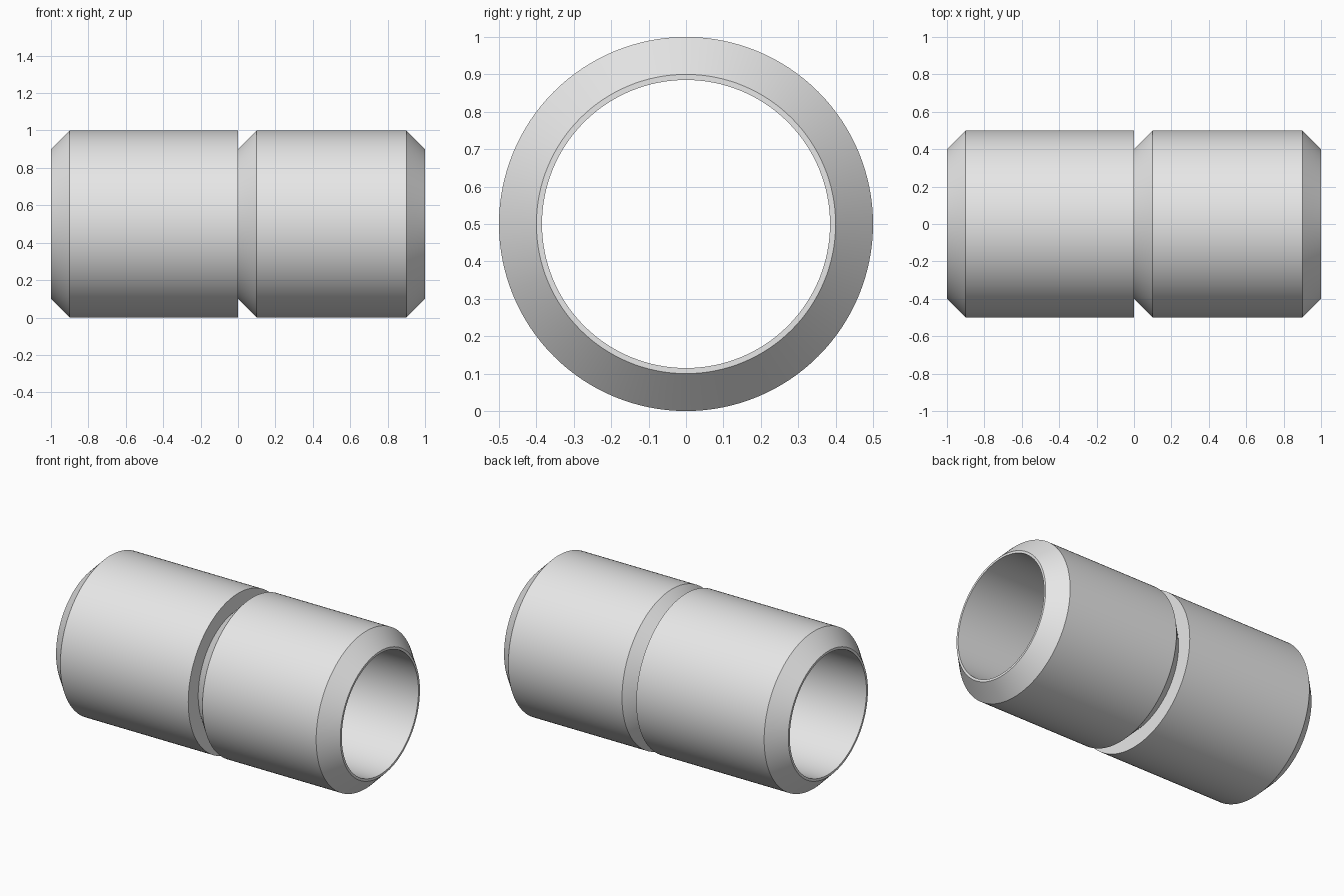
import bpy
import bmesh
from math import cos, sin, tau

cube = bpy.data.objects.get("Cube")
if cube:
    bpy.data.objects.remove(cube, do_unlink=True)

SIDES = 128
AXIS_Z = 0.5
OUTER, NECK, BORE = 0.5, 0.4, 0.385
CHAMFER = 0.1

# Plain grey material
grey = bpy.data.materials.new("plain grey")
grey.use_nodes = True
colour = (0.8, 0.8, 0.8, 1)
grey.diffuse_color = colour
grey.node_tree.nodes["Principled BSDF"].inputs["Base Color"].default_value = colour

# Closed wall section (x, radius): two chamfered sleeves joined at a groove
profile = [
    (-1, BORE), (-1, NECK), (-1 + CHAMFER, OUTER),
    (0, OUTER), (0, NECK), (CHAMFER, OUTER),
    (1 - CHAMFER, OUTER), (1, NECK), (1, BORE),
]


def revolve(name, section):
    """Spin a closed section about the long axis."""
    bm = bmesh.new()
    rings = []
    for i in range(SIDES):
        a = tau * i / SIDES
        rings.append([bm.verts.new((x, r * cos(a), AXIS_Z + r * sin(a)))
                      for x, r in section])
    n = len(section)
    for i, ring in enumerate(rings):
        following = rings[(i + 1) % SIDES]
        for j in range(n):
            k = (j + 1) % n
            bm.faces.new((ring[j], ring[k], following[k], following[j]))
    bmesh.ops.recalc_face_normals(bm, faces=bm.faces)
    mesh = bpy.data.meshes.new(name)
    bm.to_mesh(mesh)
    bm.free()
    obj = bpy.data.objects.new(name, mesh)
    bpy.context.collection.objects.link(obj)
    return obj


coupling = revolve("pipe_coupling", profile)
coupling.data.materials.append(grey)

# Smooth round walls with crisp chamfer edges
bpy.ops.object.select_all(action='DESELECT')
coupling.select_set(True)
bpy.context.view_layer.objects.active = coupling
bpy.ops.object.shade_smooth_by_angle(angle=0.5)
